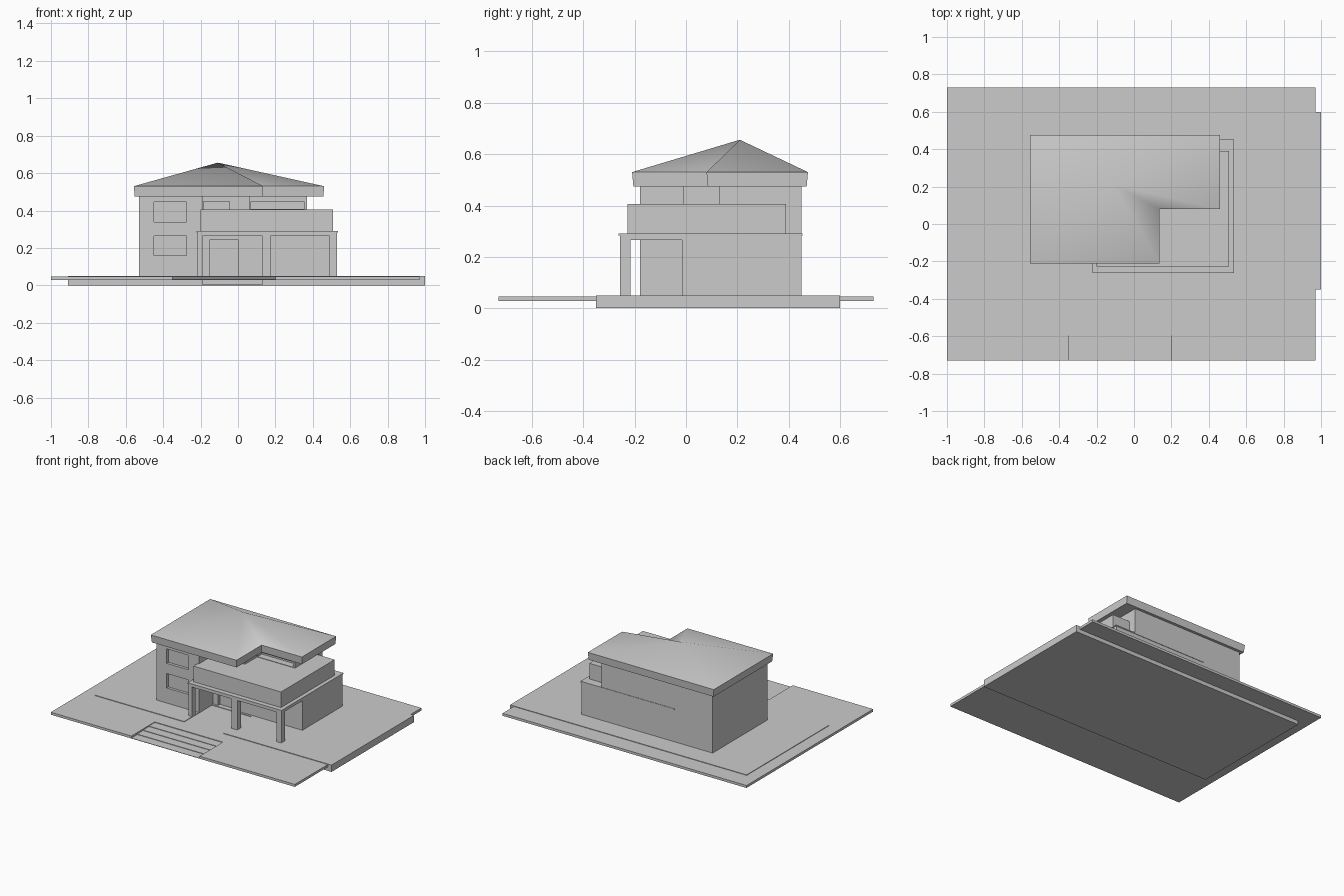
import bpy, bmesh

if "Cube" in bpy.data.objects:
    bpy.data.objects.remove(bpy.data.objects["Cube"])


def prism(name, pts, z0, z1):
    """Extrude a plan outline from z0 to z1."""
    bm = bmesh.new()
    face = bm.faces.new([bm.verts.new((x, y, z0)) for x, y in pts])
    top = bmesh.ops.extrude_face_region(bm, geom=[face])["geom"]
    for v in top:
        if isinstance(v, bmesh.types.BMVert):
            v.co.z = z1
    bmesh.ops.recalc_face_normals(bm, faces=bm.faces)
    me = bpy.data.meshes.new(name)
    bm.to_mesh(me)
    bm.free()
    ob = bpy.data.objects.new(name, me)
    bpy.context.collection.objects.link(ob)
    return ob


def box(name, x0, x1, y0, y1, z0, z1):
    return prism(name, [(x0, y0), (x1, y0), (x1, y1), (x0, y1)], z0, z1)


def recess(target, x0, x1, y, z0, z1, depth=0.02):
    """Cut a window or door recess into a front-facing wall at y."""
    cutter = box("recess_cutter", x0, x1, y - 0.02, y + depth, z0, z1)
    cutter.hide_render = True
    cutter.hide_viewport = True
    cutter.display_type = 'WIRE'
    mod = target.modifiers.new("recess", 'BOOLEAN')
    mod.operation = 'DIFFERENCE'
    mod.solver = 'EXACT'
    mod.object = cutter


# Ground with a notch for the front steps
prism("ground", [(-1, -0.73), (-0.35, -0.73), (-0.35, -0.46), (0.2, -0.46),
                 (0.2, -0.73), (0.97, -0.73), (0.97, 0.73), (-1, 0.73)], 0.028, 0.046)
for i in range(4):
    y = -0.73 + i * 0.0675
    box("front_step", -0.35, 0.2, y, y + 0.0675, 0.028, 0.031 + i * 0.0035)

# Foundation with a notch for the entrance path
prism("foundation", [(-0.91, -0.35), (-0.19, -0.35), (-0.19, -0.03), (0.13, -0.03),
                     (0.13, -0.35), (1, -0.35), (1, 0.6), (-0.91, 0.6)], 0.005, 0.05)
box("foundation_bottom", -0.91, 1, -0.35, 0.6, 0, 0.005)

# Left wing, two storeys
wing = box("left_wing", -0.53, -0.19, -0.18, 0.45, 0.045, 0.48)
for z in (0.16, 0.34):
    recess(wing, -0.45, -0.275, -0.18, z, z + 0.105)

# Ground floor behind the porch
ground_floor = box("ground_floor", -0.19, 0.53, -0.015, 0.45, 0.045, 0.285)
recess(ground_floor, -0.15, 0.0, -0.015, 0.05, 0.245)

# Porch posts and beams
for x0, x1 in ((-0.217, -0.19), (0.13, 0.175), (0.49, 0.53)):
    box("porch_post", x0, x1, -0.258, -0.217, 0.045, 0.265)
box("porch_roof", -0.217, 0.53, -0.258, -0.015, 0.265, 0.285)

# Balcony ledge and raised deck
box("balcony_ledge", -0.222, 0.535, -0.263, 0.453, 0.283, 0.291)
box("balcony_deck", -0.2, 0.507, -0.228, 0.39, 0.291, 0.405)

# Upper floor, stepped back towards the right
middle = box("upper_middle", -0.19, 0.063, -0.01, 0.45, 0.29, 0.48)
recess(middle, -0.185, -0.045, -0.01, 0.406, 0.447)
right = box("upper_right", 0.063, 0.368, 0.13, 0.45, 0.29, 0.48)
recess(right, 0.066, 0.355, 0.13, 0.408, 0.446, 0.05)

# L-shaped eaves, slightly narrower at the bottom
outline = [(-0.557, -0.21), (0.135, -0.21), (0.135, 0.08), (0.46, 0.08),
           (0.46, 0.475), (-0.557, 0.475)]
eaves = prism("roof_eaves", outline, 0.475, 0.53)
for v in eaves.data.vertices:
    if v.co.z < 0.5:
        v.co.x += 0.005 if v.co.x < 0 else -0.003
        v.co.y += 0.005 if v.co.y < 0.1 else -0.005

# Hipped roof rising to a single peak
bm = bmesh.new()
ring = [bm.verts.new((x, y, 0.53)) for x, y in outline]
peak = bm.verts.new((-0.108, 0.21, 0.656))
for i, v in enumerate(ring):
    f = bm.faces.new((v, ring[(i + 1) % len(ring)], peak))
    f.smooth = True
bmesh.ops.recalc_face_normals(bm, faces=bm.faces)
if sum(f.normal.z for f in bm.faces) < 0:
    bmesh.ops.reverse_faces(bm, faces=bm.faces)
me = bpy.data.meshes.new("hipped_roof")
bm.to_mesh(me)
bm.free()
bpy.context.collection.objects.link(bpy.data.objects.new("hipped_roof", me))
